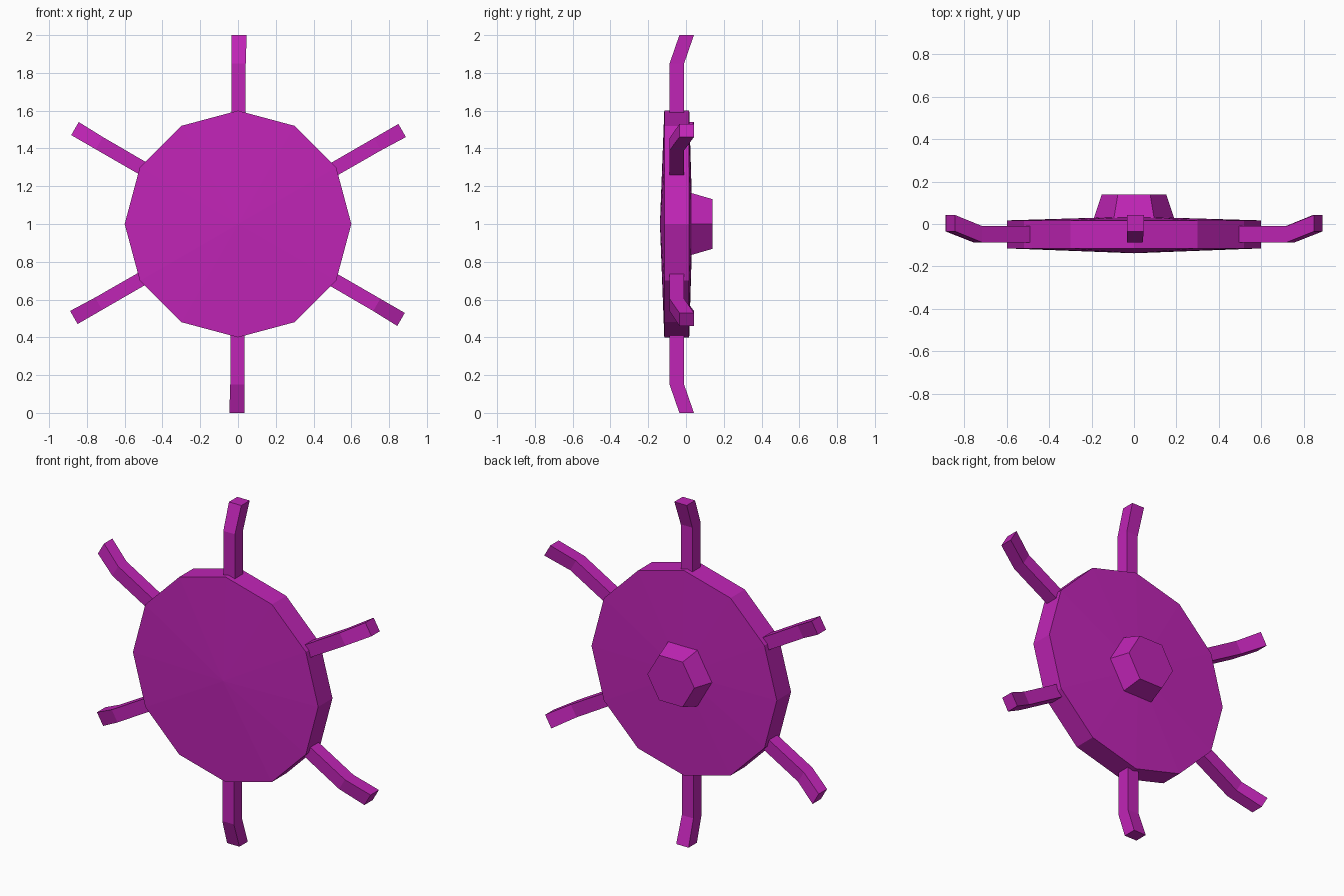
import bpy, bmesh, math
from mathutils import Vector

if "Cube" in bpy.data.objects:
    bpy.data.objects.remove(bpy.data.objects["Cube"])

magenta = bpy.data.materials.new("magenta")
magenta.diffuse_color = (0.53, 0.018, 0.47, 1)
magenta.use_nodes = True
magenta.node_tree.nodes["Principled BSDF"].inputs["Base Color"].default_value = magenta.diffuse_color


def finish(name, bm):
    bmesh.ops.recalc_face_normals(bm, faces=bm.faces)
    mesh = bpy.data.meshes.new(name)
    bm.to_mesh(mesh)
    bm.free()
    mesh.materials.append(magenta)
    obj = bpy.data.objects.new(name, mesh)
    bpy.context.collection.objects.link(obj)
    return obj


def turned(name, profile, sides):
    """Spin (radius, y) points around the wheel axis; radius 0 makes a tip."""
    bm = bmesh.new()
    rings = []
    for r, y in profile:
        n = sides if r else 1
        rings.append([bm.verts.new((r * math.cos(math.tau * i / sides), y,
                                    1 + r * math.sin(math.tau * i / sides)))
                      for i in range(n)])
    for a, b in zip(rings, rings[1:]):
        for i in range(sides):
            j = (i + 1) % sides
            quad = [a[i % len(a)], a[j % len(a)], b[j % len(b)], b[i % len(b)]]
            bm.faces.new(list(dict.fromkeys(quad)))
    return finish(name, bm)


def arm(name, angle):
    """Square bar running outward, its tip bent toward the back."""
    out = Vector((math.cos(angle), 0, math.sin(angle)))
    side = Vector((math.sin(angle), 0, -math.cos(angle)))
    bm = bmesh.new()
    rings = []
    # radius, side edges, front y
    for r, s0, s1, y in ((0.56, -0.034, 0.040, -0.087),
                         (0.85, -0.034, 0.041, -0.087),
                         (1.00, -0.034, 0.046, -0.035)):
        corners = ((s0, y), (s1, y), (s1, y + 0.077), (s0, y + 0.077))
        rings.append([bm.verts.new(out * r + side * s + Vector((0, d, 1)))
                      for s, d in corners])
    for a, b in zip(rings, rings[1:]):
        for i in range(4):
            j = (i + 1) % 4
            bm.faces.new((a[i], a[j], b[j], b[i]))
    bm.faces.new(rings[0])
    bm.faces.new(rings[-1])
    return finish(name, bm)


# Twelve-sided disc, slightly domed on both faces
turned("disc", ((0, -0.138), (0.6, -0.115), (0.6, 0.017), (0, 0.035)), 12)

# Tapered six-sided hub on the back
turned("hub", ((0, 0.02), (0.192, 0.02), (0.152, 0.14), (0, 0.14)), 6)

# Six bent arms around the rim
for k in range(6):
    arm(f"arm_{k + 1}", math.radians(30 + 60 * k))
